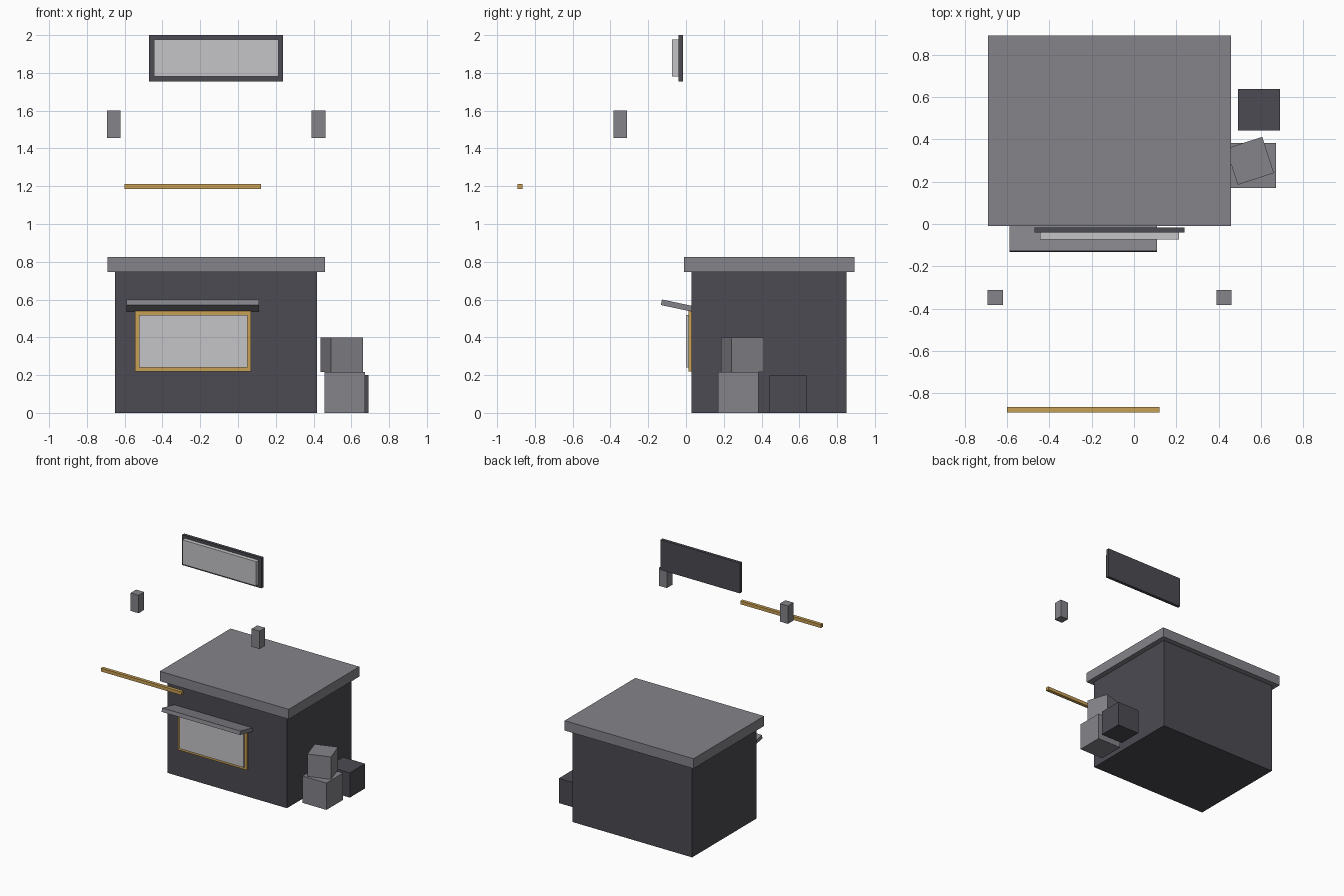
import bpy
import bmesh
from math import radians
from mathutils import Matrix, Vector

default = bpy.data.objects.get("Cube")
if default:
    bpy.data.objects.remove(default, do_unlink=True)


def material(name, colour):
    mat = bpy.data.materials.new(name)
    mat.use_nodes = True
    rgba = (*colour, 1)
    mat.diffuse_color = rgba
    mat.node_tree.nodes["Principled BSDF"].inputs["Base Color"].default_value = rgba
    return mat


charcoal = material("charcoal", (0.07, 0.07, 0.085))
grey = material("mid grey", (0.23, 0.23, 0.255))
pale = material("pale grey", (0.56, 0.56, 0.575))
wood = material("golden wood", (0.58, 0.35, 0.09))


def box(name, mat, x, y, z, rotation=(0, 0, 0)):
    """Box spanning the given ranges, then rotated about its own centre."""
    low, high = (Vector(corner) for corner in zip(x, y, z))
    bm = bmesh.new()
    bmesh.ops.create_cube(bm, size=1, matrix=Matrix.Diagonal((*(high - low), 1)))
    mesh = bpy.data.meshes.new(name)
    bm.to_mesh(mesh)
    bm.free()
    mesh.materials.append(mat)
    obj = bpy.data.objects.new(name, mesh)
    obj.location = (low + high) / 2
    obj.rotation_euler = [radians(a) for a in rotation]
    bpy.context.collection.objects.link(obj)
    return obj


# Hut walls and flat overhanging roof
box("walls", charcoal, (-0.65, 0.418), (0.028, 0.85), (0, 0.75))
box("roof", grey, (-0.692, 0.46), (-0.01, 0.893), (0.745, 0.825))

# Serving window with a raised pane and tilted awning
box("window_frame", wood, (-0.545, 0.07), (0.012, 0.035), (0.22, 0.54))
box("window_pane", pale, (-0.525, 0.05), (0.001, 0.03), (0.24, 0.518))
box("awning", grey, (-0.59, 0.11), (-0.132, 0.038), (0.553, 0.583), (-12, 0, 0))

# Floating sign with a raised face
box("sign_back", charcoal, (-0.47, 0.238), (-0.041, -0.016), (1.755, 2))
box("sign_face", pale, (-0.446, 0.214), (-0.073, -0.038), (1.78, 1.977))

# Pair of short blocks and the long bar in front
for side, x in (("right", -0.657), ("left", 0.426)):
    box(side + "_block", grey, (x - 0.036, x + 0.036), (-0.383, -0.312), (1.455, 1.6))
box("front_bar", wood, (-0.6, 0.121), (-0.893, -0.866), (1.185, 1.212))

# Crates stacked beside the hut
box("dark_crate", charcoal, (0.493, 0.69), (0.443, 0.638), (0, 0.2))
box("lower_crate", grey, (0.458, 0.672), (0.17, 0.383), (0, 0.217))
box("upper_crate", grey, (0.459, 0.639), (0.209, 0.389), (0.217, 0.398), (0, 0, 18))
